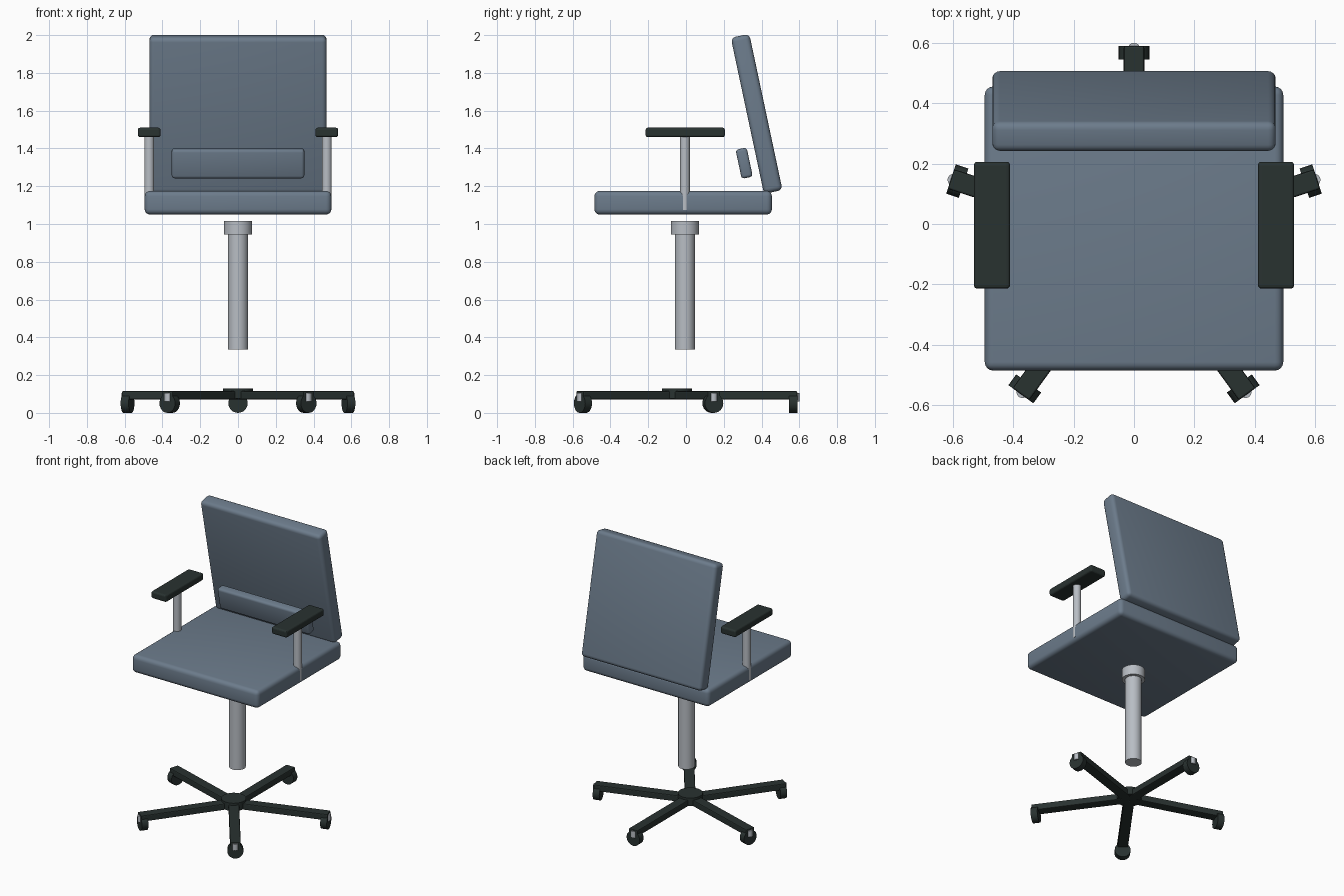
import bpy
from math import radians, cos, sin

cube = bpy.data.objects.get("Cube")
if cube:
    bpy.data.objects.remove(cube, do_unlink=True)


def make_material(name, rgb):
    mat = bpy.data.materials.new(name)
    mat.use_nodes = True
    mat.diffuse_color = (*rgb, 1)
    mat.node_tree.nodes["Principled BSDF"].inputs["Base Color"].default_value = (*rgb, 1)
    return mat


FABRIC = make_material("slate blue fabric", (0.15, 0.20, 0.26))
PLASTIC = make_material("dark plastic", (0.022, 0.032, 0.03))
METAL = make_material("brushed metal", (0.48, 0.51, 0.55))


def finish(name, mat):
    obj = bpy.context.object
    obj.name = name
    obj.data.materials.append(mat)
    return obj


def rounded_box(name, mat, size, centre, rotation=(0, 0, 0), bevel=0.01, segments=3, soft=False):
    bpy.ops.mesh.primitive_cube_add(size=1, location=centre, rotation=rotation)
    obj = finish(name, mat)
    obj.scale = size
    bpy.ops.object.transform_apply(location=False, rotation=False, scale=True)
    mod = obj.modifiers.new("Rounded edges", 'BEVEL')
    mod.width, mod.segments = bevel, segments
    if soft:
        bpy.ops.object.shade_smooth()
    return obj


def cylinder(name, mat, radius, depth, centre, rotation=(0, 0, 0), sides=32):
    bpy.ops.mesh.primitive_cylinder_add(vertices=sides, radius=radius, depth=depth,
                                        location=centre, rotation=rotation)
    obj = finish(name, mat)
    bpy.ops.object.shade_smooth_by_angle(angle=radians(35))
    return obj


# Cushions
lean = (radians(12), 0, 0)
lean = (-lean[0] * -1, 0, 0)
rounded_box("seat", FABRIC, (0.988, 0.94, 0.125), (0, -0.015, 1.1125), bevel=0.028, segments=4, soft=True)
rounded_box("backrest", FABRIC, (0.938, 0.10, 0.845), (0, 0.374, 1.583), lean, bevel=0.025, segments=4, soft=True)
rounded_box("lumbar_pad", FABRIC, (0.702, 0.06, 0.157), (0, 0.308, 1.322), lean, bevel=0.015, soft=True)

# Armrests
for side, x in (("left", 0.47), ("right", -0.47)):
    rounded_box(side + "_arm_pad", PLASTIC, (0.12, 0.42, 0.05), (x, -0.004, 1.485), bevel=0.012)
    cylinder(side + "_arm_post", METAL, 0.026, 0.39, (x, -0.006, 1.27))

# Gas lift column
cylinder("lift_column", METAL, 0.053, 0.63, (0, -0.006, 0.65))
cylinder("lift_collar", METAL, 0.074, 0.07, (0, -0.006, 0.98))

# Five-star base
base_y = -0.048
cylinder("base_hub", PLASTIC, 0.08, 0.055, (0, base_y, 0.1025))
for i in range(5):
    angle = radians(90 + 72 * i)

    def along(r, z):
        return (r * cos(angle), base_y + r * sin(angle), z)

    rounded_box(f"base_leg_{i + 1}", PLASTIC, (0.637, 0.068, 0.044), along(0.3185, 0.093),
                (0, 0, angle), bevel=0.006, segments=2)
    cylinder(f"caster_stem_{i + 1}", METAL, 0.02, 0.045, along(0.628, 0.0825), sides=16)
    cylinder(f"caster_wheel_{i + 1}", PLASTIC, 0.051, 0.044, along(0.615, 0.051),
             (0, radians(90), angle), sides=24)
